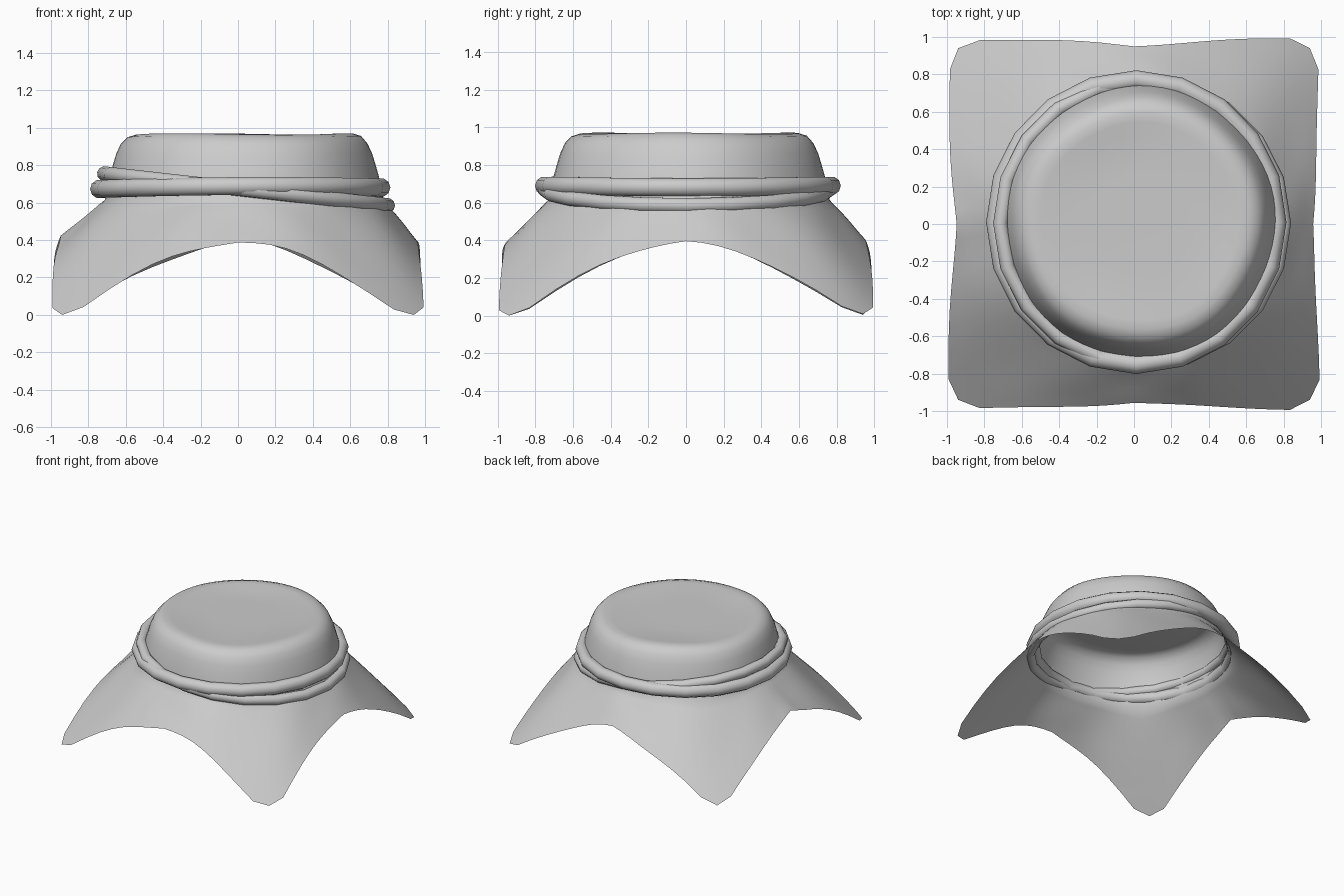
import bpy, bmesh, math

if "Cube" in bpy.data.objects:
    bpy.data.objects.remove(bpy.data.objects["Cube"])

SEG = 72
CX, CY = 0.03, 0.012      # the covered lid sits slightly off centre


def outer_radius(a):
    """Distance to the wavy square hem with clipped corners."""
    c, s = abs(math.cos(a)), abs(math.sin(a))
    half = 0.953 + 0.036 * abs(math.sin(2 * a)) + 0.006 * math.sin(7 * a + 1)
    return min(half / max(c, s), 1.88 / (c + s))


# cloth cover: domed lid profile, then a skirt draping to a square hem
profile = [(0.25, 0.955), (0.46, 0.957), (0.53, 0.966), (0.58, 0.967),
           (0.625, 0.953), (0.66, 0.915), (0.685, 0.86), (0.703, 0.80),
           (0.72, 0.74), (0.732, 0.68), (0.745, 0.615)]
bm = bmesh.new()
rings = []
for i, (r, z) in enumerate(profile):
    ring = []
    for k in range(SEG):
        a = 2 * math.pi * k / SEG
        wob = 0.006 * math.sin(5 * a + 0.6) * min(1, r / 0.7)
        dz = 0.004 * math.sin(3 * a + 2) if 1 < i < 5 else 0
        ring.append(bm.verts.new((CX + (r + wob) * math.cos(a),
                                  CY + (r + wob) * math.sin(a), z + dz)))
    rings.append(ring)
r0, z0 = profile[-1]
STEPS = 8
for j in range(1, STEPS + 1):
    t = j / STEPS
    ring = []
    for k in range(SEG):
        a = 2 * math.pi * k / SEG
        r = r0 + (outer_radius(a) - r0) * t
        fold = 0.012 * math.sin(math.pi * min(t, 0.8)) * math.sin(9 * a + 0.5)
        z = z0 - 1.05 * (r - r0) + fold
        # small pinched fold at the middle of the left hem
        z += 0.025 * t * math.exp(-((a - math.pi) / 0.09) ** 2)
        ring.append(bm.verts.new((CX * (1 - t) + r * math.cos(a),
                                  CY * (1 - t) + r * math.sin(a), max(z, 0))))
    rings.append(ring)
centre = bm.verts.new((CX, CY, 0.955))
for k in range(SEG):
    n = (k + 1) % SEG
    bm.faces.new((centre, rings[0][k], rings[0][n]))
    for a, b in zip(rings, rings[1:]):
        bm.faces.new((a[k], b[k], b[n], a[n]))
for f in bm.faces:
    f.smooth = True
mesh = bpy.data.meshes.new("cloth_cover")
bm.to_mesh(mesh)
bm.free()
bpy.context.collection.objects.link(bpy.data.objects.new("cloth_cover", mesh))


# cord loops tied round the neck
def cord(name, cx, cy, rx, ry, z, tilt, thick, wave=0.0):
    cu = bpy.data.curves.new(name, 'CURVE')
    cu.dimensions = '3D'
    cu.bevel_depth = thick
    cu.bevel_resolution = 3
    sp = cu.splines.new('POLY')
    sp.points.add(19)
    for i, p in enumerate(sp.points):
        a = 2 * math.pi * i / 20
        x, y = math.cos(a), math.sin(a)
        p.co = (cx + rx * x, cy + ry * y, z + tilt * x + wave * y * y, 1)
    sp.use_cyclic_u = True
    sp.use_smooth = True
    bpy.context.collection.objects.link(bpy.data.objects.new(name, cu))


cord("cord_level_loop", 0.012, 0.01, 0.753, 0.762, 0.677, 0.004, 0.05, 0.012)
cord("cord_tilted_loop", 0.043, 0.005, 0.757, 0.755, 0.67, -0.085, 0.04)
